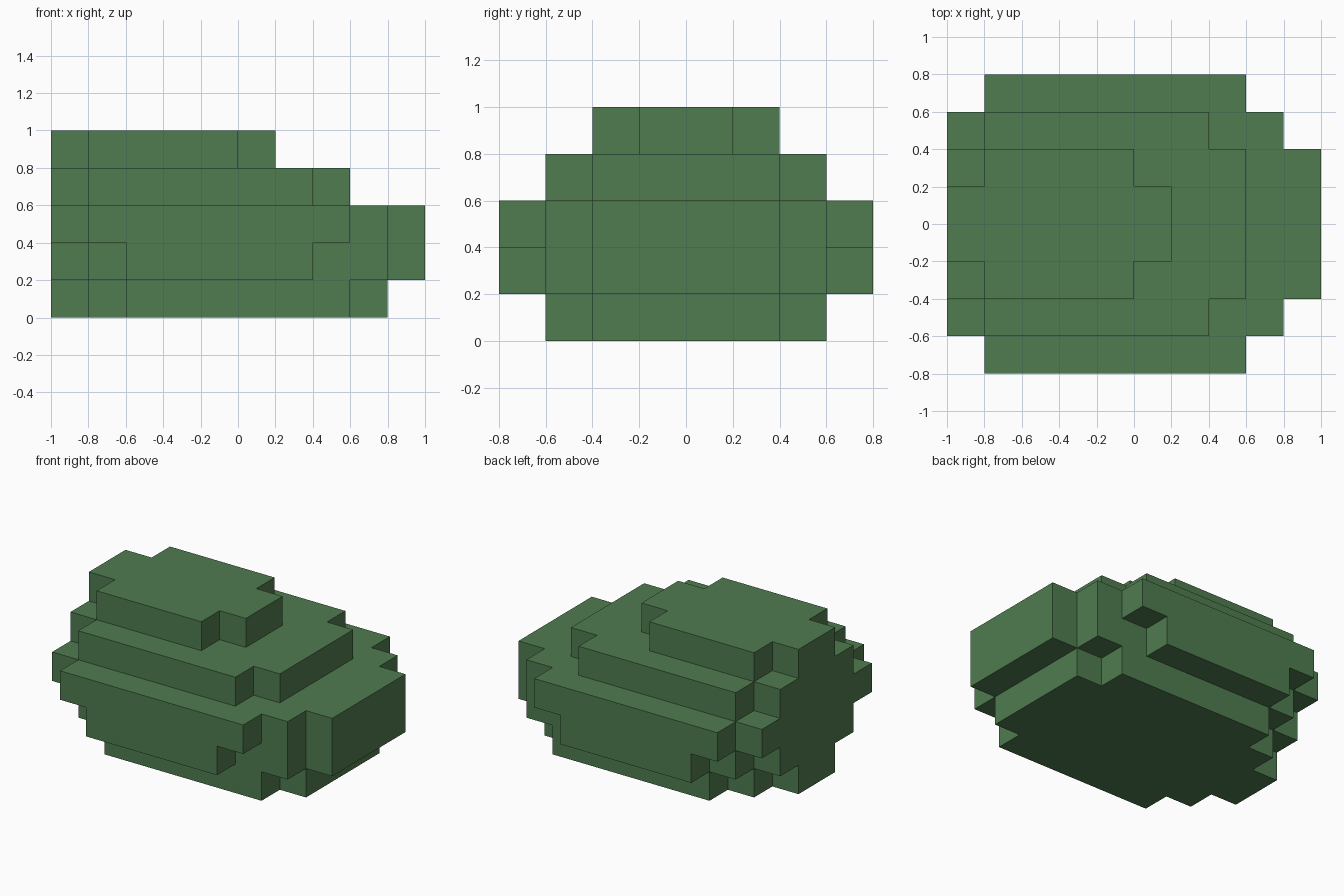
import bpy, bmesh
from mathutils import Vector

if "Cube" in bpy.data.objects:
    bpy.data.objects.remove(bpy.data.objects["Cube"])

S = 0.2  # block size

# Each layer, bottom to top: (x_min, x_max, half_depth) boxes in block units
LAYERS = [
    [(-3, 3, 3), (-4, 4, 2), (-5, 4, 1)],
    [(-3, 2, 4), (-4, 4, 3), (-5, 5, 2)],
    [(-4, 3, 4), (-5, 4, 3), (-5, 5, 2)],
    [(-4, 2, 3), (-5, 3, 2)],
    [(-4, 0, 2), (-5, 1, 1)],
]

# Filled blocks of the bush
cells = {(x, y, z)
         for z, boxes in enumerate(LAYERS)
         for x0, x1, d in boxes
         for x in range(x0, x1)
         for y in range(-d, d)}

# Outer skin: one quad for every block side with no neighbour
bm = bmesh.new()
verts = {}


def vert(p):
    key = tuple(round(c) for c in p)
    if key not in verts:
        verts[key] = bm.verts.new(Vector(key) * S)
    return verts[key]


for cell in sorted(cells):
    centre = Vector(cell) + Vector((0.5, 0.5, 0.5))
    for axis in range(3):
        for sign in (-1, 1):
            n = Vector((0, 0, 0))
            n[axis] = sign
            if tuple(round(c) for c in Vector(cell) + n) in cells:
                continue
            u = Vector((0, 0, 0))
            u[(axis + 1) % 3] = 1
            v = n.cross(u)
            bm.faces.new([vert(centre + (n + a * u + b * v) / 2)
                          for a, b in ((-1, -1), (1, -1), (1, 1), (-1, 1))])

mesh = bpy.data.meshes.new("bush")
bm.to_mesh(mesh)
bm.free()

# Leaf green
leaf = bpy.data.materials.new("leaf_green")
leaf.diffuse_color = (0.08, 0.2, 0.08, 1)
leaf.use_nodes = True
leaf.node_tree.nodes["Principled BSDF"].inputs["Base Color"].default_value = leaf.diffuse_color
mesh.materials.append(leaf)

bush = bpy.data.objects.new("bush", mesh)
bpy.context.collection.objects.link(bush)
